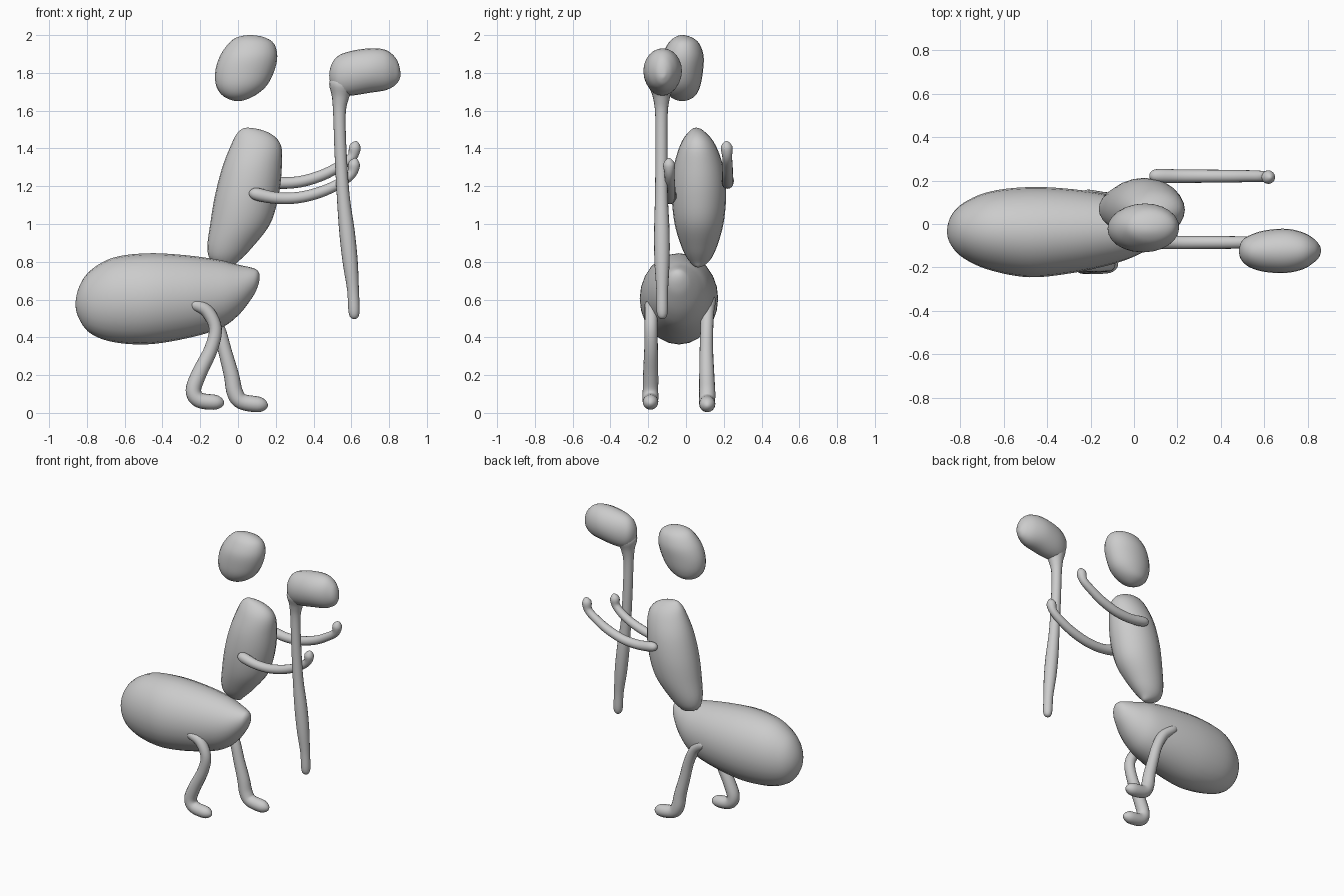
import bpy, math
from mathutils import Vector

def spline(a, b, c, d, t):
    return [0.5 * (2*q + (r-p)*t + (2*p-5*q+4*r-s)*t*t + (3*q-p-3*r+s)*t**3)
            for p, q, r, s in zip(a, b, c, d)]

def loft(name, rows, normal=None, steps=5, sides=24):
    """Smooth closed skin; rows = (x, y, z, radius along y, radius across).
    The rings face 'normal', or follow the path when it is None."""
    flip = lambda r: (*r[:3], -r[3], -r[4])
    pts = [flip(rows[1])] + list(rows) + [flip(rows[-2])]
    path = []
    for i in range(len(rows) - 1):
        path += [spline(*pts[i:i+4], k / steps) for k in range(steps)]
    path.append(list(rows[-1]))
    verts, faces = [Vector(path[0][:3])], []
    for i in range(1, len(path) - 1):
        x, y, z, ru, rv = path[i]
        n = Vector(normal) if normal else Vector(path[i+1][:3]) - Vector(path[i-1][:3])
        u = Vector((0, 1, 0))
        v = n.cross(u).normalized()
        if not normal:
            u = v.cross(n).normalized()
        for k in range(sides):
            a = math.tau * k / sides
            verts.append(Vector((x, y, z)) + u * ru * math.cos(a) + v * rv * math.sin(a))
    rings = len(path) - 2
    last = len(verts)
    verts.append(Vector(path[-1][:3]))
    for k in range(sides):
        m = (k + 1) % sides
        faces.append((0, 1 + m, 1 + k))
        for i in range(rings - 1):
            b = 1 + i * sides
            faces.append((b + k, b + m, b + sides + m, b + sides + k))
        b = 1 + (rings - 1) * sides
        faces.append((last, b + k, b + m))
    mesh = bpy.data.meshes.new(name)
    mesh.from_pydata([tuple(p) for p in verts], [], faces)
    obj = bpy.data.objects.new(name, mesh)
    bpy.context.collection.objects.link(obj)
    # consistent outward normals
    import bmesh
    bm = bmesh.new()
    bm.from_mesh(mesh)
    bmesh.ops.recalc_face_normals(bm, faces=bm.faces)
    bm.to_mesh(mesh)
    bm.free()
    for p in mesh.polygons:
        p.use_smooth = True
    return obj

def limb(name, pts):
    """Tube through (x, y, z, radius) with rounded ends."""
    p = [Vector(q[:3]) for q in pts]
    a = p[0] + (p[0] - p[1]).normalized() * pts[0][3]
    b = p[-1] + (p[-1] - p[-2]).normalized() * pts[-1][3]
    rows = [(*a, 0, 0)] + [(*q, q[3]) for q in pts] + [(*b, 0, 0)]
    return loft(name, rows, sides=16)

def upright(name, secs):
    """Sections (z, x min, x max, y min, y max) stacked along z."""
    return loft(name, [((a+b)/2, (c+d)/2, z, (d-c)/2, (b-a)/2)
                       for z, a, b, c, d in secs], (0, 0, 1))

def lying(name, secs):
    """Sections (x, z min, z max, y min, y max) stacked along x."""
    return loft(name, [(x, (c+d)/2, (a+b)/2, (d-c)/2, (b-a)/2)
                       for x, a, b, c, d in secs], (1, 0, 0))

# Head
upright("head", [
    (1.65, 0, 0, -0.02, -0.02), (1.675, -0.075, 0.08, -0.085, 0.045),
    (1.73, -0.115, 0.15, -0.12, 0.075), (1.81, -0.12, 0.192, -0.13, 0.09),
    (1.89, -0.095, 0.208, -0.125, 0.093), (1.955, -0.05, 0.19, -0.095, 0.07),
    (1.988, -0.005, 0.14, -0.06, 0.03), (2.0, 0.065, 0.065, -0.02, -0.02)])

# Torso
upright("torso", [
    (0.77, -0.04, -0.04, 0.065, 0.065), (0.80, -0.135, 0.0, 0.02, 0.12),
    (0.87, -0.162, 0.07, -0.02, 0.16), (1.0, -0.147, 0.17, -0.06, 0.198),
    (1.15, -0.122, 0.215, -0.075, 0.212), (1.3, -0.083, 0.232, -0.065, 0.198),
    (1.42, -0.036, 0.226, -0.03, 0.155), (1.485, 0.0, 0.16, 0.012, 0.103),
    (1.51, 0.05, 0.05, 0.055, 0.055)])

# Large rear body
lying("abdomen", [
    (-0.86, 0.575, 0.575, -0.035, -0.035), (-0.84, 0.495, 0.67, -0.10, 0.04),
    (-0.78, 0.42, 0.755, -0.16, 0.10), (-0.66, 0.375, 0.822, -0.213, 0.15),
    (-0.48, 0.363, 0.845, -0.245, 0.17), (-0.28, 0.393, 0.835, -0.225, 0.16),
    (-0.10, 0.445, 0.81, -0.185, 0.13), (0.0, 0.515, 0.785, -0.15, 0.085),
    (0.075, 0.61, 0.768, -0.11, 0.03), (0.105, 0.67, 0.752, -0.08, -0.005),
    (0.115, 0.72, 0.72, -0.04, -0.04)])

# Arms
limb("near_arm", [
    (0.09, -0.08, 1.16, 0.032), (0.2, -0.085, 1.138, 0.031), (0.32, -0.085, 1.14, 0.030),
    (0.44, -0.085, 1.17, 0.029), (0.54, -0.085, 1.217, 0.027),
    (0.602, -0.088, 1.268, 0.026), (0.616, -0.09, 1.32, 0.030)])
limb("far_arm", [
    (0.10, 0.222, 1.235, 0.030), (0.21, 0.22, 1.218, 0.031), (0.33, 0.22, 1.224, 0.030),
    (0.45, 0.22, 1.26, 0.029), (0.54, 0.22, 1.308, 0.027),
    (0.604, 0.218, 1.355, 0.026), (0.62, 0.215, 1.41, 0.030)])

# Legs with feet
limb("near_leg", [
    (-0.235, -0.19, 0.575, 0.028), (-0.165, -0.185, 0.54, 0.034),
    (-0.12, -0.185, 0.45, 0.034), (-0.142, -0.185, 0.34, 0.036),
    (-0.205, -0.187, 0.21, 0.040), (-0.236, -0.188, 0.12, 0.041),
    (-0.205, -0.188, 0.068, 0.041), (-0.11, -0.188, 0.055, 0.037)])
limb("far_leg", [
    (-0.22, 0.13, 0.60, 0.028), (-0.15, 0.115, 0.54, 0.034),
    (-0.10, 0.11, 0.44, 0.034), (-0.067, 0.108, 0.32, 0.036),
    (-0.035, 0.11, 0.20, 0.040), (-0.017, 0.112, 0.11, 0.043),
    (0.02, 0.112, 0.06, 0.042), (0.12, 0.113, 0.043, 0.039)])

# Staff and its club head
limb("staff_shaft", [
    (0.55, -0.13, 1.75, 0.065), (0.542, -0.13, 1.67, 0.045), (0.537, -0.13, 1.58, 0.033),
    (0.543, -0.13, 1.38, 0.032), (0.557, -0.13, 1.15, 0.034), (0.577, -0.128, 0.96, 0.041),
    (0.594, -0.127, 0.8, 0.040), (0.609, -0.126, 0.65, 0.031), (0.615, -0.126, 0.525, 0.028)])
lying("staff_head", [
    (0.483, 1.785, 1.785, -0.125, -0.125), (0.495, 1.73, 1.845, -0.165, -0.08),
    (0.53, 1.685, 1.89, -0.198, -0.053), (0.60, 1.68, 1.916, -0.22, -0.03),
    (0.70, 1.695, 1.93, -0.225, -0.022), (0.78, 1.708, 1.922, -0.207, -0.04),
    (0.83, 1.733, 1.885, -0.175, -0.07), (0.853, 1.762, 1.84, -0.15, -0.097),
    (0.86, 1.79, 1.79, -0.12, -0.12)])
